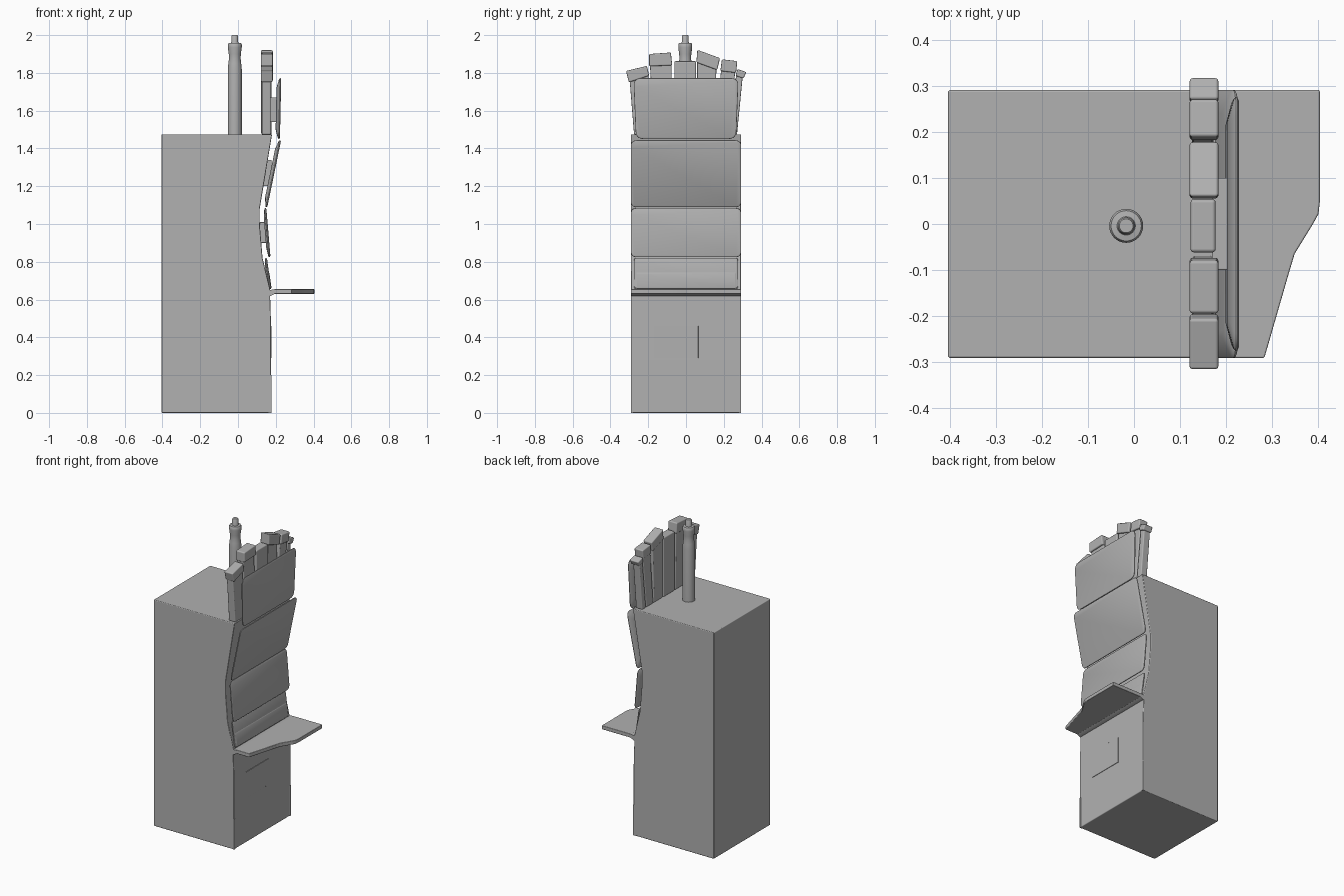
import bpy, bmesh, math
from mathutils import Vector

if "Cube" in bpy.data.objects:
    bpy.data.objects.remove(bpy.data.objects["Cube"])

# Dark grey shared by every part
grey = bpy.data.materials.new("dark_grey")
grey.diffuse_color = (0.44, 0.44, 0.44, 1)
grey.use_nodes = True
grey.node_tree.nodes["Principled BSDF"].inputs["Base Color"].default_value = grey.diffuse_color


def finish(name, bm, bevel=0.0, segs=3, angle=35):
    bmesh.ops.recalc_face_normals(bm, faces=bm.faces)
    me = bpy.data.meshes.new(name)
    bm.to_mesh(me)
    bm.free()
    me.materials.append(grey)
    ob = bpy.data.objects.new(name, me)
    bpy.context.collection.objects.link(ob)
    if bevel:
        m = ob.modifiers.new("Bevel", 'BEVEL')
        m.width, m.segments, m.limit_method = bevel, segs, 'ANGLE'
        m.harden_normals = True
    bpy.ops.object.select_all(action='DESELECT')
    ob.select_set(True)
    bpy.context.view_layer.objects.active = ob
    bpy.ops.object.shade_smooth_by_angle(angle=math.radians(angle))
    return ob


def loft(name, rings, **kw):
    """Skin a list of equal-length point rings and cap both ends."""
    bm = bmesh.new()
    vs = [[bm.verts.new(p) for p in r] for r in rings]
    n = len(vs[0])
    for a, b in zip(vs, vs[1:]):
        for i in range(n):
            bm.faces.new((a[i], a[(i + 1) % n], b[(i + 1) % n], b[i]))
    bm.faces.new(vs[0])
    bm.faces.new(vs[-1][::-1])
    return finish(name, bm, **kw)


def box(name, x, y, z, bevel=0.003):
    ring = [(y[0], z[0]), (y[1], z[0]), (y[1], z[1]), (y[0], z[1])]
    return loft(name, [[(px, a, b) for a, b in ring] for px in x], bevel=bevel)


def rounded(pts, r, steps=5):
    """Round the corners of a convex 2D polygon."""
    out = []
    for i, p in enumerate(pts):
        p = Vector(p)
        a = p + (Vector(pts[i - 1]) - p).normalized() * r
        b = p + (Vector(pts[(i + 1) % len(pts)]) - p).normalized() * r
        for k in range(steps + 1):
            t = k / steps
            out.append(a * (1 - t) ** 2 + p * 2 * t * (1 - t) + b * t * t)
    return out


def panel(name, low, high, w_low, w_high, bulge, r=0.03, back=0.05):
    """Tilted front plate with a rounded outline and a stepped, bulging back."""
    low, high = Vector((low[0], 0, low[1])), Vector((high[0], 0, high[1]))
    up = (high - low).normalized()
    out = Vector((up.z, 0, -up.x))
    h = (high - low).length / 2
    mid = (low + high) / 2
    rings = []
    for inset, depth in ((0.007, 0), (0.001, -0.003), (0, -0.007), (0.004, -0.011), (back, -bulge)):
        k = h - inset
        o = rounded([(-w_low + inset, -k), (w_low - inset, -k),
                     (w_high - inset, k), (-w_high + inset, k)], r)
        rings.append([mid + Vector((0, p.x, 0)) + up * p.y + out * depth for p in o])
    return loft(name, rings)


# Main cabinet
profile = [(-0.405, 0), (0.175, 0), (0.175, 0.46), (0.17, 0.62), (0.17, 0.65), (0.13, 0.82),
           (0.115, 1.0), (0.115, 1.08), (0.18, 1.475), (-0.405, 1.475)]
loft("cabinet", [[(x, y, z) for x, z in profile] for y in (-0.292, 0.292)], bevel=0.005)

# Corner strips at the foot and small service door on the front
for side in (-1, 1):
    box("corner_strip", (0.16, 0.177), sorted((side * 0.292, side * 0.28)), (0.0, 0.2), 0.001)
box("service_door", (0.16, 0.178), (-0.17, 0.065), (0.29, 0.46), 0.001)

# Front panels, bottom to top
panel("lower_panel", (0.176, 0.655), (0.153, 0.822), 0.275, 0.275, 0.018, 0.015)
panel("lower_panel_insert", (0.178, 0.657), (0.1655, 0.747), 0.267, 0.267, 0.015, 0.006, 0.012)
panel("middle_panel", (0.172, 0.825), (0.150, 1.085), 0.292, 0.292, 0.018)
panel("upper_panel", (0.155, 1.088), (0.228, 1.442), 0.292, 0.292, 0.022)
panel("top_panel", (0.222, 1.45), (0.229, 1.772), 0.265, 0.278, 0.024, 0.04)

# Blocks joining the panels to the body
box("middle_bracket", (0.115, 0.15), (-0.1, 0.1), (0.90, 1.01))
box("upper_bracket", (0.13, 0.178), (-0.1, 0.1), (1.20, 1.34))
box("top_bracket", (0.17, 0.212), (-0.1, 0.1), (1.54, 1.67))

# Asymmetrical shelf
shelf = [(0.192, -0.292), (0.284, -0.292), (0.338, -0.105), (0.35, -0.065), (0.39, 0.0),
         (0.402, 0.022), (0.405, 0.05), (0.405, 0.292), (0.192, 0.292)]
loft("shelf", [[(x, y, z) for x, y in shelf] for z in (0.63, 0.655)], bevel=0.004)
lip = [(0.16, 0.62), (0.175, 0.62), (0.195, 0.631), (0.195, 0.654), (0.16, 0.65)]
loft("shelf_lip", [[(x, y, z) for x, z in lip] for y in (-0.292, 0.292)])

# Fan of slats: bottom y pair, cap bottom corners (y,z), cap top corners (y,z)
slats = [
    ((-0.275, -0.175), (-0.302, 1.75), (-0.195, 1.785), (-0.318, 1.81), (-0.207, 1.837)),
    ((-0.17, -0.07), (-0.195, 1.835), (-0.073, 1.84), (-0.195, 1.9), (-0.08, 1.908)),
    ((0.06, 0.15), (0.055, 1.855), (0.165, 1.815), (0.06, 1.922), (0.18, 1.878)),
    ((0.155, 0.225), (0.182, 1.81), (0.265, 1.80), (0.19, 1.872), (0.272, 1.862)),
    ((0.23, 0.27), (0.262, 1.785), (0.304, 1.77), (0.272, 1.82), (0.320, 1.804)),
]
for (b0, b1), p, q, s, t in slats:
    body = [(b0, 1.474), (b1, 1.474), (q[0] - 0.004, q[1] + 0.01), (p[0] + 0.004, p[1] + 0.01)]
    loft("slat", [[(x, y, z) for y, z in body] for x in (0.126, 0.173)], bevel=0.006)
    loft("slat_cap", [[(x, y, z) for y, z in (p, q, t, s)] for x in (0.121, 0.184)], bevel=0.007)
box("middle_slat", (0.123, 0.178), (-0.062, 0.054), (1.474, 1.862), 0.008)

# Turned post on the top
post = [(0.037, 1.46), (0.037, 1.82), (0.034, 1.85), (0.031, 1.875), (0.032, 1.90),
        (0.037, 1.935), (0.037, 1.95), (0.033, 1.957), (0.02, 1.959), (0.018, 1.965),
        (0.018, 1.995), (0.015, 2.0)]
loft("post", [[(-0.017 + r * math.cos(a), -0.004 + r * math.sin(a), z)
               for a in (2 * math.pi * i / 32 for i in range(32))] for r, z in post])
